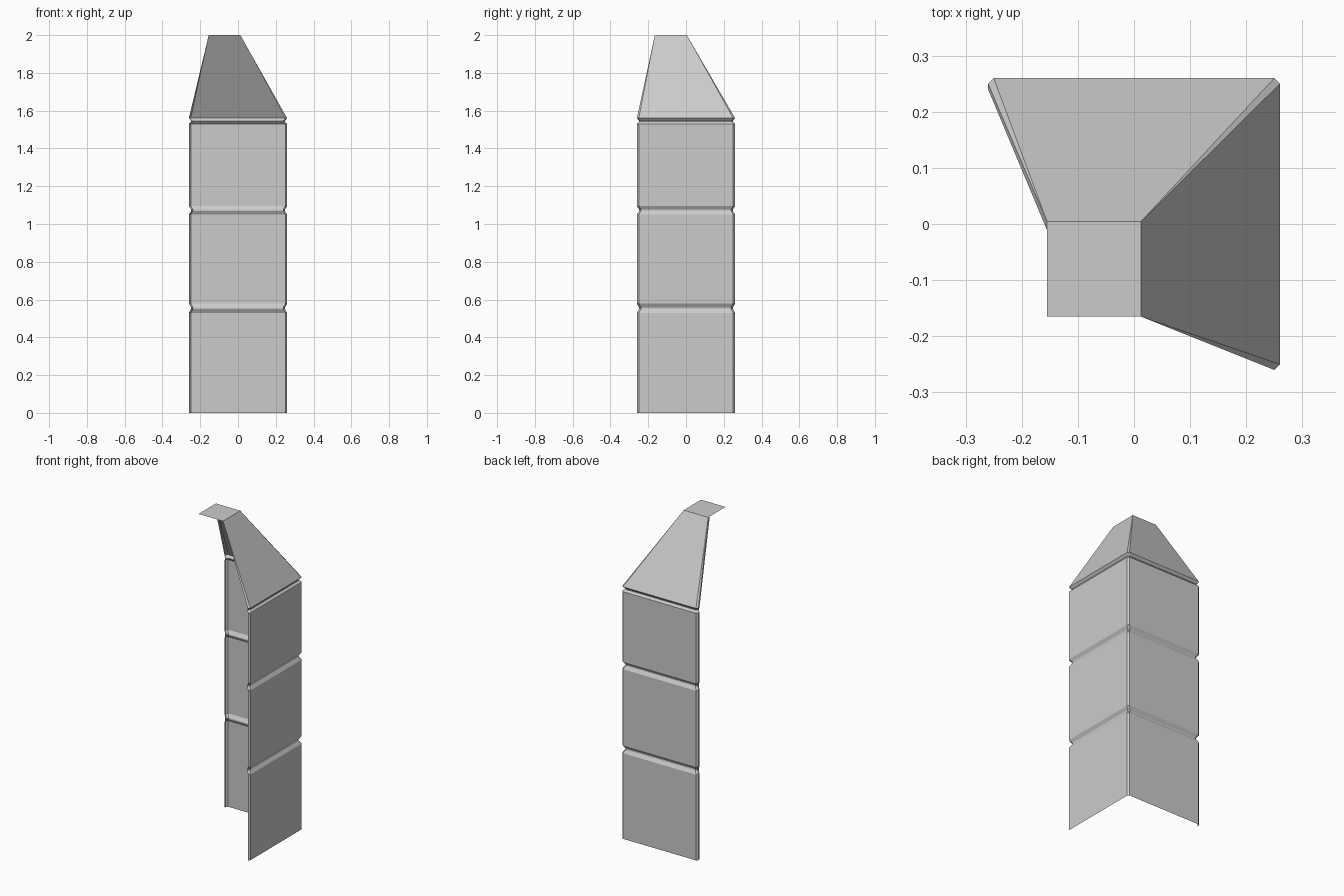
import bpy, bmesh

if "Cube" in bpy.data.objects:
    bpy.data.objects.remove(bpy.data.objects["Cube"])

R, C = 0.26, 0.25          # wall distance and start of the corner bevel
INSET = 0.953              # groove depth as a scale
PLAN = [(-R, 0.24), (-R, C), (-C, R), (C, R), (R, C), (R, -C), (C, -R)]

# cap rectangle
X0, X1, Y0, Y1 = -0.155, 0.0125, -0.165, 0.0045


def ring(z, s=1.0):
    return [(x * s, y * s, z) for x, y in PLAN]


def loft(name, rings):
    """Open sheet through a stack of matching outlines, facing outward."""
    bm = bmesh.new()
    rows = [[bm.verts.new(p) for p in r] for r in rings]
    for a, b in zip(rows, rows[1:]):
        for i in range(len(a) - 1):
            bm.faces.new((a[i], b[i], b[i + 1], a[i + 1]))
    bmesh.ops.remove_doubles(bm, verts=bm.verts, dist=1e-5)
    return finish(name, bm)


def finish(name, bm):
    me = bpy.data.meshes.new(name)
    bm.to_mesh(me)
    bm.free()
    ob = bpy.data.objects.new(name, me)
    bpy.context.collection.objects.link(ob)
    return ob


# two-sided wall with horizontal grooves
rings = [ring(0)]
for low, a, b, high in [(0.53, 0.55, 0.558, 0.578),
                        (1.05, 1.07, 1.076, 1.096),
                        (1.53, 1.542, 1.546, 1.56)]:
    rings += [ring(low), ring(a, INSET), ring(b, INSET), ring(high)]
loft("grooved_wall", rings)

# sloping sheets whose corner bevels run out to points at the cap
top = [(X0, -0.011), (X0, Y1), (X0, Y1), (X1, Y1), (X1, Y1), (X1, Y0), (X1, Y0)]
loft("tapered_roof", [ring(1.56), [(x, y, 2.0) for x, y in top]])

# flat cap
bm = bmesh.new()
bm.faces.new([bm.verts.new((x, y, 2.0)) for x, y in
              [(X0, Y0), (X1, Y0), (X1, Y1), (X0, Y1)]])
finish("top_cap", bm)
